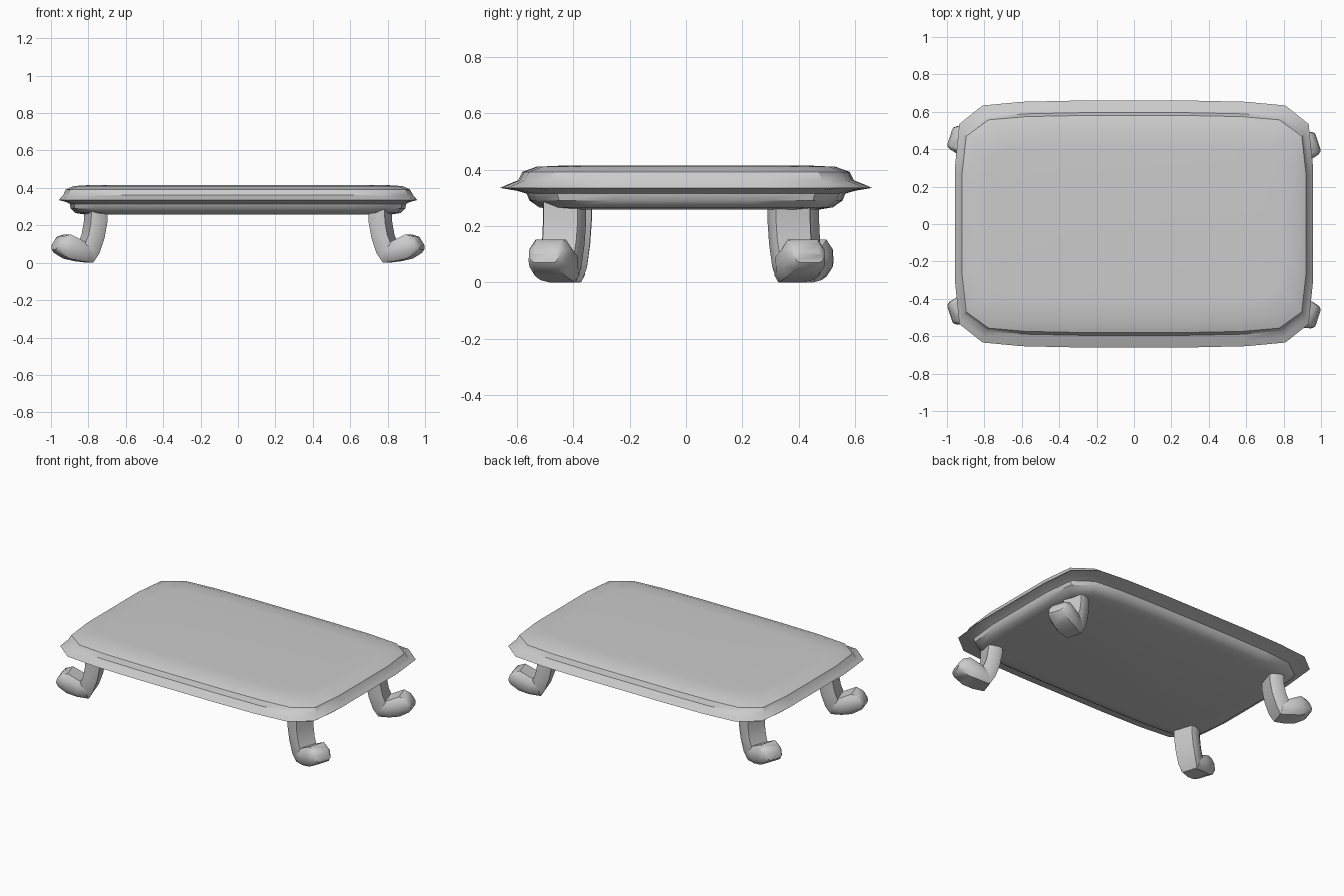
import bpy, bmesh, math

if "Cube" in bpy.data.objects:
    bpy.data.objects.remove(bpy.data.objects["Cube"])


def loft(name, rings, angle=35):
    """Skin a list of closed rings and cap both ends."""
    bm = bmesh.new()
    loops = [[bm.verts.new(p) for p in ring] for ring in rings]
    n = len(loops[0])
    for a, b in zip(loops, loops[1:]):
        for i in range(n):
            j = (i + 1) % n
            bm.faces.new((a[i], a[j], b[j], b[i]))
    bm.faces.new(loops[0][::-1])
    bm.faces.new(loops[-1])
    bmesh.ops.recalc_face_normals(bm, faces=bm.faces)
    mesh = bpy.data.meshes.new(name)
    bm.to_mesh(mesh)
    bm.free()
    obj = bpy.data.objects.new(name, mesh)
    bpy.context.collection.objects.link(obj)
    bpy.ops.object.select_all(action='DESELECT')
    obj.select_set(True)
    bpy.context.view_layer.objects.active = obj
    bpy.ops.object.shade_smooth_by_angle(angle=math.radians(angle))
    return obj


# Table top: one faceted outline, scaled up through the edge moulding
quarter = [(1, 0.45), (0.975, 0.81), (0.845, 0.96), (0.625, 0.99), (0.31, 1)]
outline = (quarter + [(-x, y) for x, y in quarter[::-1]]
           + [(-x, -y) for x, y in quarter] + [(x, -y) for x, y in quarter[::-1]])
moulding = [(0.82, 0.47, 0.258), (0.87, 0.52, 0.266), (0.895, 0.555, 0.29),
            (0.90, 0.565, 0.315), (0.92, 0.60, 0.325), (0.958, 0.66, 0.335),
            (0.948, 0.63, 0.348), (0.935, 0.595, 0.362), (0.92, 0.58, 0.392),
            (0.88, 0.53, 0.41), (0.80, 0.42, 0.415)]
loft("table_top", [[(x * sx, y * sy, z) for x, y in outline] for sx, sy, z in moulding])


# Legs and feet: chamfered sections along a side profile
# station = inner u, inner z, outer u, outer z, half width
leg_profile = [(-0.045, 0.30, 0.045, 0.30, 0.073), (-0.045, 0.22, 0.047, 0.22, 0.073),
               (-0.028, 0.13, 0.06, 0.15, 0.072), (0.0, 0.05, 0.085, 0.09, 0.07),
               (0.03, 0.003, 0.10, 0.06, 0.06)]
foot_profile = [(0.03, 0.0, 0.05, 0.10, 0.066), (0.10, 0.008, 0.09, 0.118, 0.08),
                (0.165, 0.022, 0.16, 0.152, 0.078), (0.222, 0.053, 0.205, 0.138, 0.064),
                (0.236, 0.07, 0.23, 0.105, 0.05)]


def sweep(name, stations, chamfer, x, y):
    sx, sy = math.copysign(1, x), math.copysign(1, y)
    turn = math.radians(18)
    c, s = math.cos(turn), math.sin(turn)
    section = [(0, -chamfer), (0, chamfer), (0.25, 1), (0.75, 1),
               (1, chamfer), (1, -chamfer), (0.75, -1), (0.25, -1)]
    rings = []
    for u0, z0, u1, z1, w in stations:
        ring = []
        for t, v in section:
            u, z = u0 + (u1 - u0) * t, z0 + (z1 - z0) * t
            ring.append((x + sx * (u * c - v * w * s), y + sy * (u * s + v * w * c), z))
        rings.append(ring)
    return loft(name, rings, 40)


corners = {"front_right": (0.76, -0.43), "back_right": (0.76, 0.365),
           "front_left": (-0.76, -0.41), "back_left": (-0.76, 0.395)}
for label, (x, y) in corners.items():
    sweep(label + "_leg", leg_profile, 0.87, x, y)
    sweep(label + "_foot", foot_profile, 0.72, x, y)
